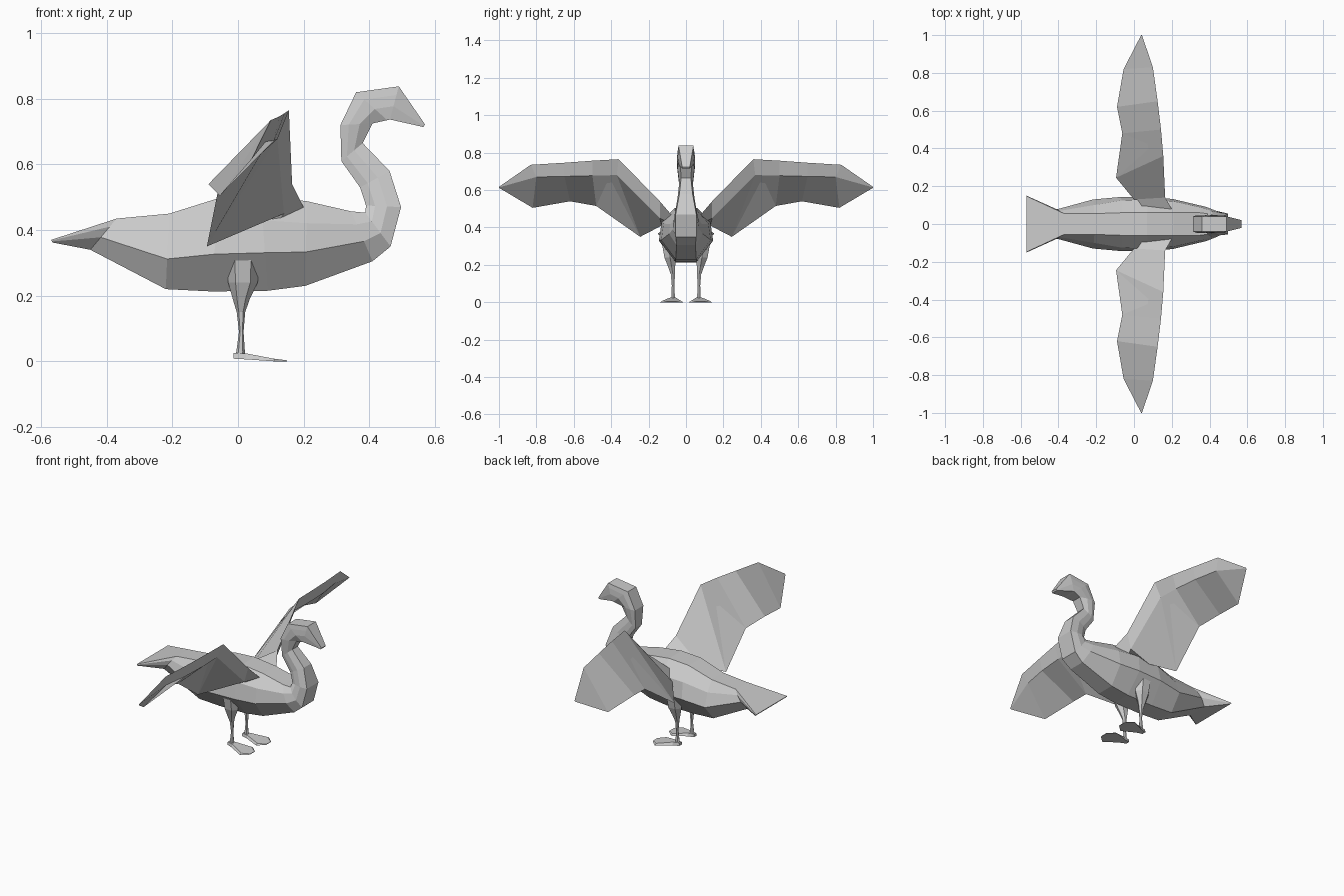
import bpy, bmesh


def loft(name, rings, mirror=False):
    """Skin a list of equal-length point rings and cap both ends."""
    bm = bmesh.new()
    loops = [[bm.verts.new(p) for p in ring] for ring in rings]
    n = len(rings[0])
    for a, b in zip(loops, loops[1:]):
        for i in range(n):
            j = (i + 1) % n
            bm.faces.new((a[i], a[j], b[j], b[i]))
    bm.faces.new(loops[0])
    bm.faces.new(loops[-1])
    bmesh.ops.remove_doubles(bm, verts=bm.verts, dist=0.0005)
    bmesh.ops.recalc_face_normals(bm, faces=bm.faces)
    mesh = bpy.data.meshes.new(name)
    bm.to_mesh(mesh)
    bm.free()
    obj = bpy.data.objects.new(name, mesh)
    bpy.context.collection.objects.link(obj)
    if mirror:
        obj.modifiers.new("mirror", 'MIRROR').use_axis = (False, True, False)
    return obj


def body_ring(back, belly, widths):
    """Eight-sided ring between a back point and a belly point (x, z)."""
    side = []
    for t, w in zip((0, 0.26, 0.6, 1), widths):
        x = back[0] + (belly[0] - back[0]) * t
        z = back[1] + (belly[1] - back[1]) * t
        side.append((x, w, z))
    return side + [(x, -y, z) for x, y, z in reversed(side)]


# Body, from tail fan through chest and curved neck to beak
body = [
    ((-0.57, 0.37), (-0.565, 0.362), (0.148, 0.15, 0.15, 0.148)),
    ((-0.37, 0.435), (-0.45, 0.34), (0.055, 0.07, 0.075, 0.06)),
    ((-0.21, 0.45), (-0.22, 0.22), (0.055, 0.10, 0.13, 0.055)),
    ((-0.06, 0.497), (-0.08, 0.213), (0.06, 0.125, 0.143, 0.055)),
    ((0.07, 0.505), (0.09, 0.215), (0.06, 0.13, 0.145, 0.055)),
    ((0.21, 0.488), (0.205, 0.23), (0.06, 0.12, 0.132, 0.055)),
    ((0.345, 0.457), (0.41, 0.305), (0.06, 0.085, 0.09, 0.05)),
    ((0.388, 0.453), (0.465, 0.35), (0.055, 0.07, 0.07, 0.055)),
    ((0.39, 0.475), (0.497, 0.47), (0.04, 0.055, 0.06, 0.055)),
    ((0.372, 0.53), (0.462, 0.58), (0.033, 0.042, 0.045, 0.035)),
    ((0.315, 0.61), (0.38, 0.665), (0.03, 0.036, 0.036, 0.026)),
    ((0.312, 0.72), (0.41, 0.725), (0.04, 0.048, 0.046, 0.03)),
    ((0.36, 0.82), (0.455, 0.735), (0.04, 0.046, 0.048, 0.04)),
    ((0.49, 0.838), (0.463, 0.737), (0.04, 0.042, 0.044, 0.04)),
    ((0.57, 0.722), (0.565, 0.714), (0.02, 0.02, 0.02, 0.02)),
]
loft("goose_body", [body_ring(*r) for r in body])

# Wings: each section is leading edge, underside crease, trailing edge
wing = [
    ((0.20, 0.08, 0.47), (0.12, 0.08, 0.42), (0.00, 0.08, 0.44)),
    ((0.165, 0.14, 0.54), (0.14, 0.14, 0.45), (0.00, 0.13, 0.41)),
    ((0.155, 0.36, 0.765), (0.12, 0.37, 0.68), (-0.095, 0.245, 0.35)),
    ((0.143, 0.50, 0.757), (0.12, 0.50, 0.677), (-0.062, 0.48, 0.515)),
    ((0.125, 0.65, 0.746), (0.11, 0.65, 0.673), (-0.09, 0.62, 0.54)),
    ((0.10, 0.83, 0.735), (0.085, 0.80, 0.67), (-0.055, 0.82, 0.505)),
    ((0.042, 1.0, 0.617), (0.04, 1.0, 0.614), (0.038, 1.0, 0.612)),
]
loft("wings", wing, mirror=True)

# Legs: six-sided rings given as x, y, z, x radius, y radius
hexagon = [(1, 0), (0.5, 0.87), (-0.5, 0.87), (-1, 0), (-0.5, -0.87), (0.5, -0.87)]
leg = [
    (0.015, 0.095, 0.32, 0.05, 0.04),
    (0.015, 0.085, 0.24, 0.045, 0.035),
    (0.010, 0.077, 0.19, 0.026, 0.022),
    (0.009, 0.070, 0.15, 0.013, 0.013),
    (0.010, 0.069, 0.09, 0.007, 0.008),
    (0.008, 0.069, 0.03, 0.013, 0.011),
    (0.005, 0.069, 0.008, 0.016, 0.013),
]
loft("legs", [[(x + a * rx, y + b * ry, z) for a, b in hexagon]
              for x, y, z, rx, ry in leg], mirror=True)

# Webbed feet: flat wedges as x, y centre, half width, bottom z, top z
foot = [
    (-0.013, 0.069, 0.012, 0.008, 0.025),
    (0.025, 0.071, 0.022, 0.006, 0.024),
    (0.11, 0.077, 0.062, 0.0, 0.008),
    (0.15, 0.077, 0.025, 0.0, 0.003),
]
loft("webbed_feet", [[(x, y - w, lo), (x, y + w, lo), (x, y + w * 0.8, hi), (x, y - w * 0.8, hi)]
                     for x, y, w, lo, hi in foot], mirror=True)
